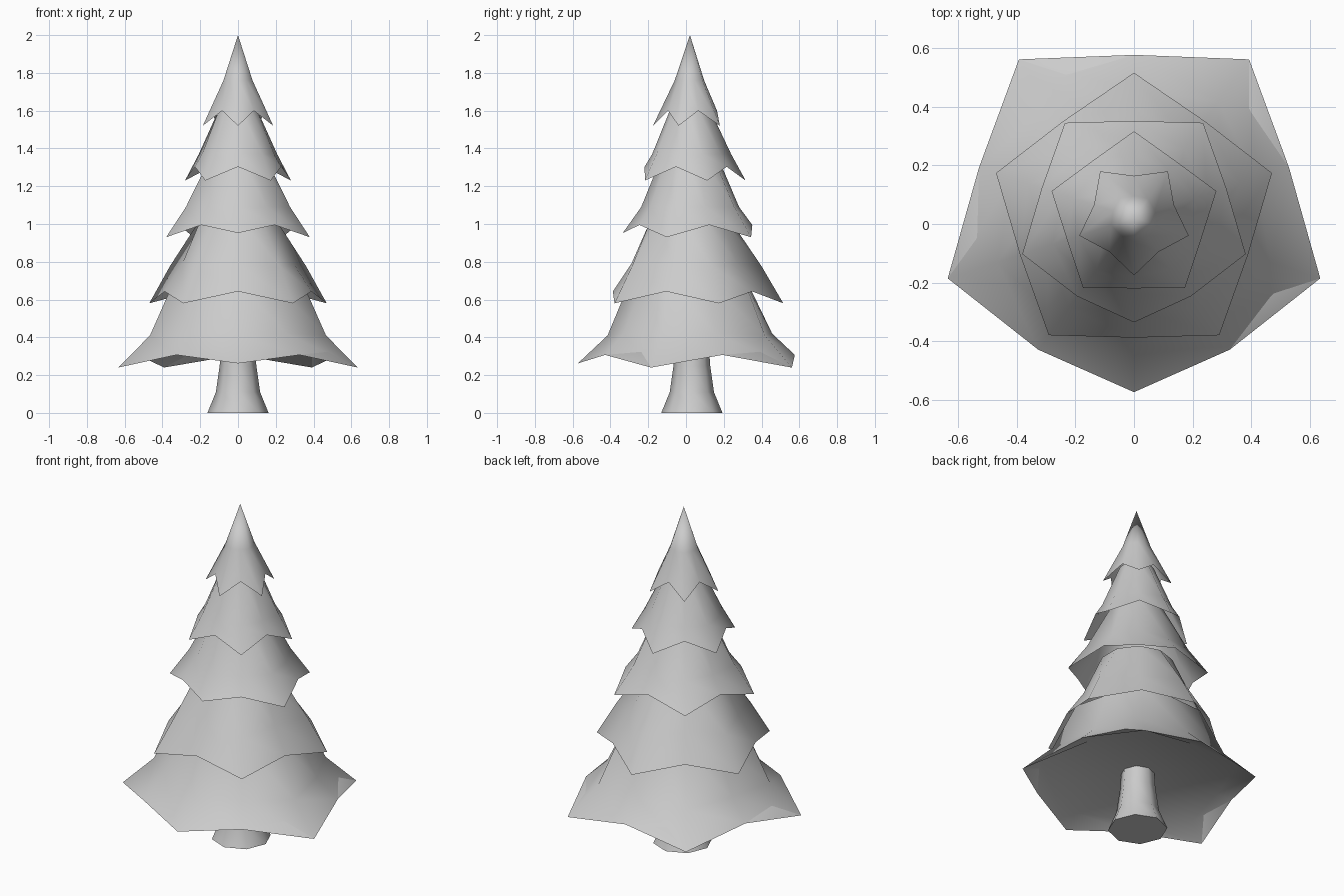
import bpy, bmesh, math

cube = bpy.data.objects.get("Cube")
if cube:
    bpy.data.objects.remove(cube)

AXIS_Y = 0.021

grey = bpy.data.materials.new("plain grey")
grey.use_nodes = True
colour = (0.6, 0.6, 0.6, 1)
grey.diffuse_color = colour
grey.node_tree.nodes["Principled BSDF"].inputs["Base Color"].default_value = colour


def finish(name, bm, angle):
    mesh = bpy.data.meshes.new(name)
    bm.to_mesh(mesh)
    bm.free()
    mesh.materials.append(grey)
    obj = bpy.data.objects.new(name, mesh)
    bpy.context.collection.objects.link(obj)
    bpy.ops.object.select_all(action='DESELECT')
    obj.select_set(True)
    bpy.context.view_layer.objects.active = obj
    bpy.ops.object.shade_smooth_by_angle(angle=math.radians(angle))


def bridge(bm, upper, lower):
    n = len(lower)
    for i in range(n):
        j = (i + 1) % n
        if len(upper) == 1:
            bm.faces.new((upper[0], lower[i], lower[j]))
        else:
            bm.faces.new((upper[i], lower[i], lower[j], upper[j]))


def tier(name, rings, front_tip, closed):
    """Star-shaped skirt; each ring is tip radius, tip z, notch radius, notch z."""
    bm = bmesh.new()
    start = -math.pi / 2 if front_tip else math.pi / 2
    previous = None
    for level, (tip_r, tip_z, notch_r, notch_z) in enumerate(rings):
        ring = []
        for i in range(10):
            r, z = (notch_r, notch_z) if i % 2 else (tip_r, tip_z)
            # The large front boughs are slightly shorter and raised
            if i == 0 and front_tip and tip_r > 0.25:
                r *= 0.89
                z += 0.022 if level == 2 else 0
            a = start + i * math.pi / 5
            ring.append(bm.verts.new((r * math.cos(a), AXIS_Y + r * math.sin(a), z)))
            if r == 0:
                break
        if previous:
            bridge(bm, previous, ring)
        previous = ring
    if closed:
        # Recessed underside around the trunk
        inner = [bm.verts.new((v.co.x * 0.85, AXIS_Y + (v.co.y - AXIS_Y) * 0.85, 0.33))
                 for v in previous]
        bridge(bm, previous, inner)
        middle = bm.verts.new((0, AXIS_Y, 0.35))
        for i in range(10):
            bm.faces.new((middle, inner[(i + 1) % 10], inner[i]))
    finish(name, bm, 60 if closed else 170)


# Skirts of branches, lowest first, alternating in direction
tiers = [
    ("bottom_branches", [(.355, .70, .30, .70), (.49, .41, .435, .42), (.667, .24, .555, .307)]),
    ("lower_branches", [(.20, 1.04, .20, 1.04), (.38, .775, .31, .79), (.494, .58, .408, .643)]),
    ("middle_branches", [(.14, 1.38, .137, 1.38), (.29, 1.09, .26, 1.09), (.40, .93, .33, .995)]),
    ("upper_branches", [(.095, 1.63, .095, 1.63), (.218, 1.37, .2, 1.37), (.295, 1.23, .24, 1.303)]),
    ("top_branches", [(0, 2, 0, 2), (.081, 1.76, .075, 1.76), (.196, 1.52, .143, 1.60)]),
]
for i, (name, rings) in enumerate(tiers):
    tier(name, rings, i % 2 == 0, i == 0)

# Flared eight-sided trunk
bm = bmesh.new()
previous = None
for r, z in [(.086, .42), (.097, .25), (.117, .11), (.162, 0)]:
    ring = [bm.verts.new((r * math.cos(k * math.pi / 4), 0.031 + r * math.sin(k * math.pi / 4), z))
            for k in range(8)]
    if previous:
        bridge(bm, previous, ring)
    else:
        bm.faces.new(ring)
    previous = ring
bm.faces.new(previous[::-1])
finish("trunk", bm, 50)
